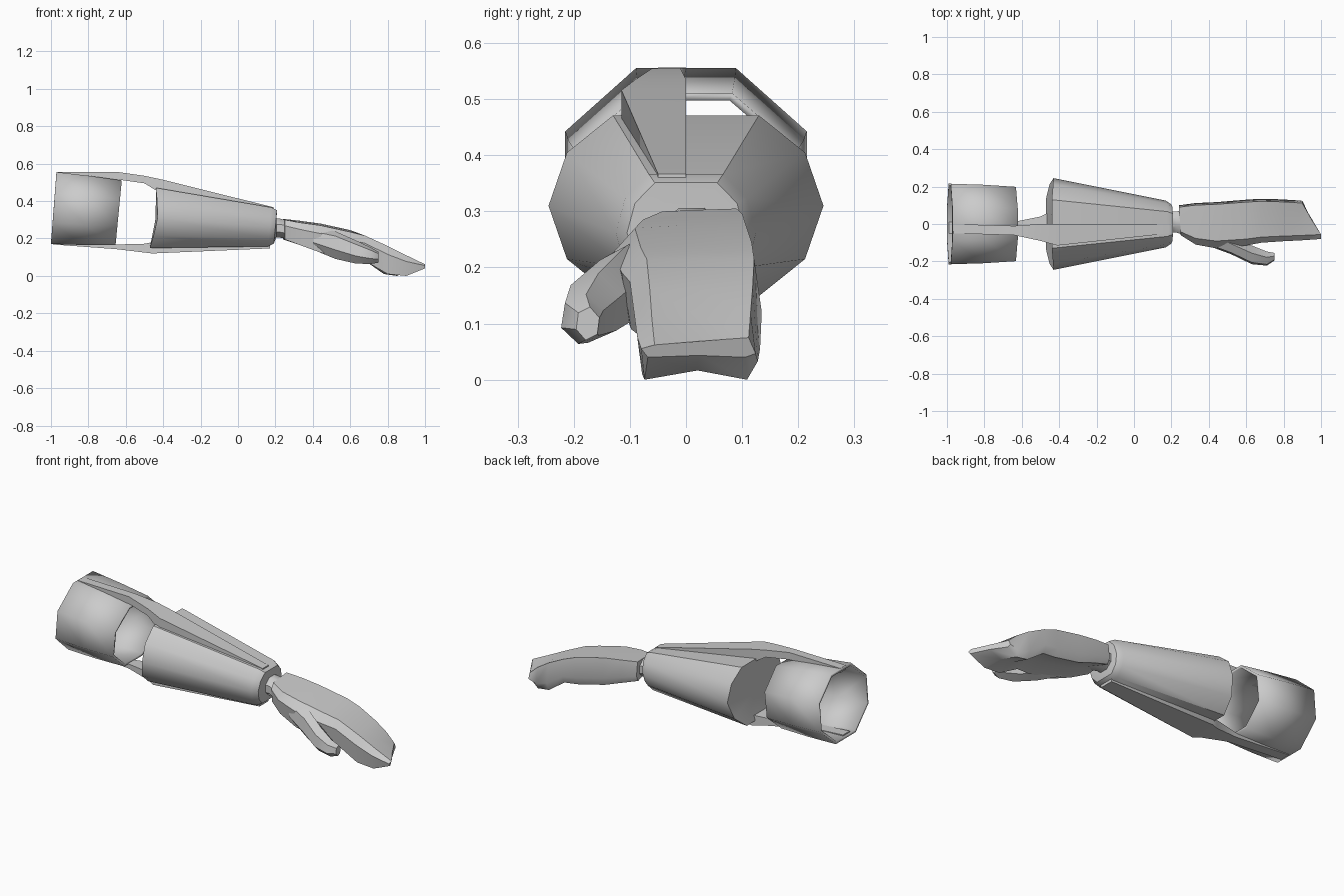
import bpy, bmesh, math
from math import radians, sin, cos

if "Cube" in bpy.data.objects:
    bpy.data.objects.remove(bpy.data.objects["Cube"], do_unlink=True)

grey = bpy.data.materials.new("plain_grey")
grey.use_nodes = True
grey.diffuse_color = (0.6, 0.6, 0.6, 1)
grey.node_tree.nodes["Principled BSDF"].inputs["Base Color"].default_value = grey.diffuse_color


def loft(name, rings, start=True, end=True, angle=40, hub=None):
    """Skin matching rings; optionally fan the start cap to a hub point."""
    bm = bmesh.new()
    rows = [[bm.verts.new(p) for p in ring] for ring in rings]
    n = len(rows[0])
    for a, b in zip(rows, rows[1:]):
        for i in range(n):
            j = (i + 1) % n
            bm.faces.new((a[i], a[j], b[j], b[i]))
    if hub:
        h = bm.verts.new(hub)
        for i in range(n):
            bm.faces.new((h, rows[0][(i + 1) % n], rows[0][i]))
    elif start:
        bm.faces.new(rows[0][::-1])
    if end:
        bm.faces.new(rows[-1])
    bmesh.ops.recalc_face_normals(bm, faces=bm.faces)
    mesh = bpy.data.meshes.new(name)
    bm.to_mesh(mesh)
    bm.free()
    mesh.materials.append(grey)
    obj = bpy.data.objects.new(name, mesh)
    bpy.context.collection.objects.link(obj)
    bpy.ops.object.select_all(action="DESELECT")
    obj.select_set(True)
    bpy.context.view_layer.objects.active = obj
    bpy.ops.object.shade_smooth_by_angle(angle=radians(angle))
    return obj


def ring(x, ry, rz, cz, angles, cy=0, lean=0):
    """Polygon across the arm; lean shifts its top forward and bottom back."""
    return [(x + lean * sin(radians(a)), cy + ry * cos(radians(a)),
             cz + rz * sin(radians(a))) for a in angles]


def box_ring(x, y0, y1, z0, z1):
    return [(x, y0, z0), (x, y1, z0), (x, y1, z1), (x, y0, z1)]


# Open upper cuff with a thin wall
eight = [22.5 + 45 * i for i in range(8)]
cuff = loft("upper_cuff", [
    ring(-0.985, 0.233, 0.208, 0.363, eight, lean=0.016),
    ring(-0.81, 0.227, 0.2, 0.35, eight, lean=0.017),
    ring(-0.638, 0.215, 0.187, 0.338, eight, lean=0.018)], False, False, 50)
wall = cuff.modifiers.new("wall", "SOLIDIFY")
wall.thickness = 0.014
wall.offset = -1

# Tapered forearm with a slanted, slightly hollow elbow end
ten = [0, 30, 58, 122, 150, 180, 210, 238, 302, 330]
elbow = ring(-0.45, 0.245, 0.19, 0.31, ten)
elbow = [(x + 0.02 * abs(y) / 0.245 + 0.2 * min(0, z - 0.31), y, z) for x, y, z in elbow]
loft("forearm", [
    elbow,
    ring(0.17, 0.125, 0.123, 0.262, ten, lean=0.01),
    ring(0.2, 0.105, 0.105, 0.262, ten, lean=0.01),
    ring(0.205, 0.06, 0.055, 0.255, ten)], hub=(-0.44, 0, 0.31))

# Hinge struts that continue as ridges along the forearm
loft("top_strut", [
    box_ring(-0.965, -0.05, 0, 0.53, 0.556),
    box_ring(-0.64, -0.06, -0.01, 0.515, 0.555),
    box_ring(-0.5, -0.09, 0, 0.495, 0.535),
    box_ring(-0.41, -0.115, 0, 0.44, 0.516),
    box_ring(0.19, -0.05, 0, 0.3, 0.367)])
loft("bottom_strut", [
    box_ring(-0.99, -0.05, 0.01, 0.168, 0.19),
    box_ring(-0.65, -0.05, 0.01, 0.143, 0.168),
    box_ring(-0.5, -0.08, 0.04, 0.125, 0.172),
    box_ring(-0.46, -0.1, 0.06, 0.12, 0.18),
    box_ring(0.17, -0.05, 0.03, 0.147, 0.2)])

# Wrist neck
loft("wrist", [
    ring(0.18, 0.062, 0.055, 0.255, eight, 0.01),
    ring(0.225, 0.06, 0.055, 0.255, eight, 0.01),
    ring(0.3, 0.085, 0.05, 0.24, eight, 0.01)])


def hand_ring(x0, x1, y0, y1, top0, top1, low):
    """Palm slice; x0 and the 0 heights belong to the thumb side."""
    xm, ym = (x0 + x1) / 2, (y0 + y1) / 2
    drop = (top0 - low) * 0.3
    return [(x0, y0, top0 - drop), (x0, y0 * 0.7, top0), (xm, ym, (top0 + top1) / 2),
            (x1, y1 * 0.9, top1), (x1, y1, low + drop), (x1, y1 * 0.85, low),
            (xm, ym, low + drop * 0.5), (x0, y0 * 0.85, low)]


# Mitten hand bending down to the fingertips
loft("hand", [hand_ring(*s) for s in (
    (0.25, 0.24, -0.06, 0.1, 0.3, 0.305, 0.195),
    (0.33, 0.33, -0.11, 0.112, 0.285, 0.295, 0.165),
    (0.44, 0.44, -0.13, 0.117, 0.27, 0.28, 0.125),
    (0.6, 0.6, -0.115, 0.13, 0.235, 0.245, 0.09),
    (0.68, 0.68, -0.1, 0.135, 0.215, 0.215, 0.08),
    (0.8, 0.78, -0.092, 0.132, 0.16, 0.165, 0.01),
    (0.9, 0.85, -0.087, 0.128, 0.11, 0.12, 0.0),
    (1.0, 0.9, -0.08, 0.124, 0.062, 0.075, 0.04))])

# Thumb
six = [20 + 60 * i for i in range(6)]
loft("thumb", [ring(x, ry, rz, z, six, y) for x, y, z, ry, rz in (
    (0.4, -0.075, 0.2, 0.045, 0.06),
    (0.52, -0.115, 0.165, 0.05, 0.075),
    (0.63, -0.165, 0.128, 0.053, 0.063),
    (0.71, -0.185, 0.108, 0.04, 0.045),
    (0.75, -0.175, 0.1, 0.022, 0.03))])
